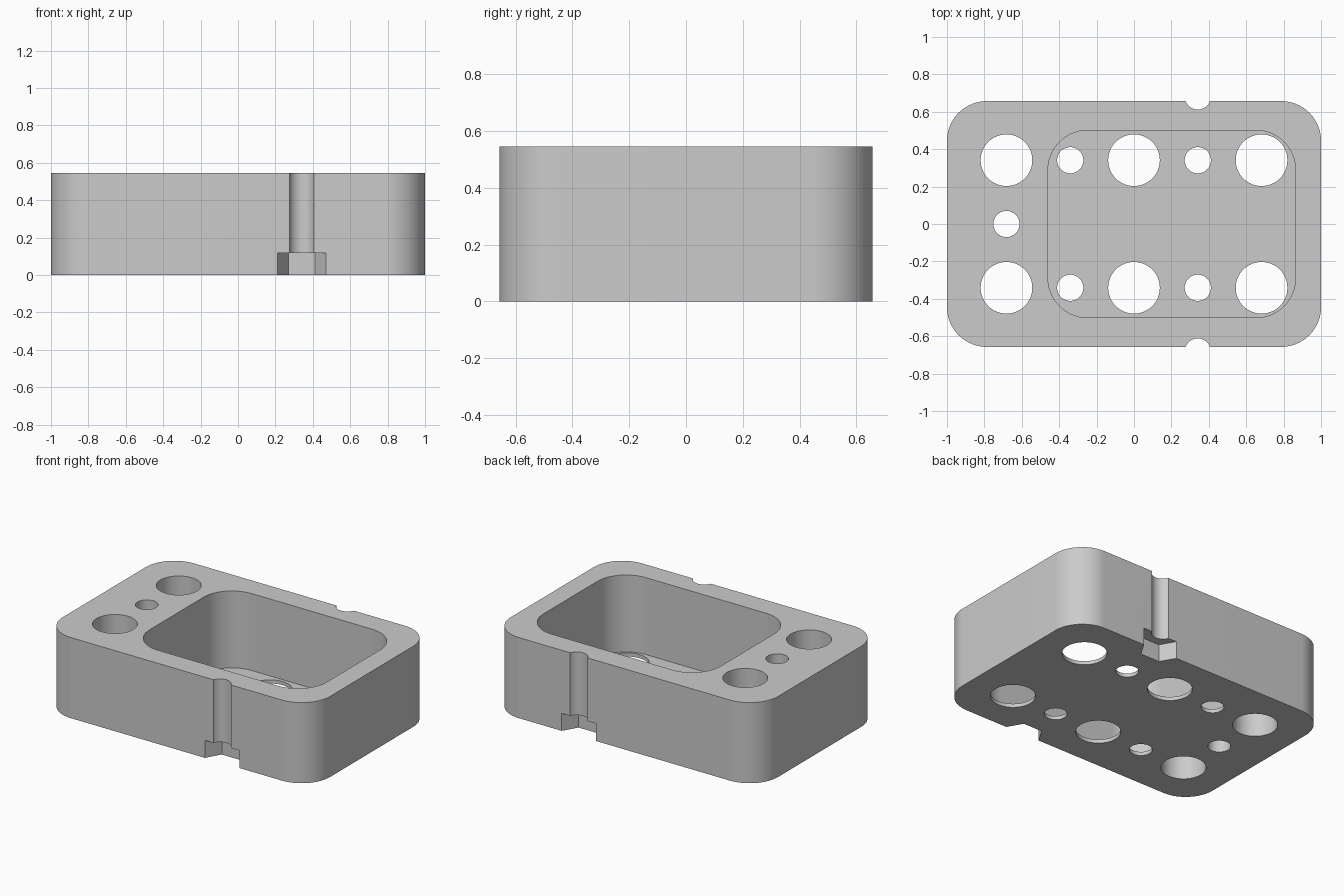
import bpy, bmesh
from math import sin, cos, pi, radians

if "Cube" in bpy.data.objects:
    bpy.data.objects.remove(bpy.data.objects["Cube"], do_unlink=True)

HEIGHT, FLOOR = 0.545, 0.025
CORNER = 0.213
PITCH = 0.341            # hole spacing
LOW, HIGH = -0.1, HEIGHT + 0.1

grey = bpy.data.materials.new("light grey")
grey.use_nodes = True
COLOUR = (0.6, 0.6, 0.6, 1)
grey.diffuse_color = COLOUR
grey.node_tree.nodes["Principled BSDF"].inputs["Base Color"].default_value = COLOUR


def circle(x, y, r, sides=64):
    return [(x + r * cos(2 * pi * i / sides), y + r * sin(2 * pi * i / sides))
            for i in range(sides)]


def rounded_rect(x, y, half_x, half_y, r, steps=20):
    pts = []
    for q, (sx, sy) in enumerate([(1, 1), (-1, 1), (-1, -1), (1, -1)]):
        for i in range(steps + 1):
            a = (q + i / steps) * pi / 2
            pts.append((x + sx * (half_x - r) + r * cos(a),
                        y + sy * (half_y - r) + r * sin(a)))
    return pts


def prism(name, outline, z0, z1):
    bm = bmesh.new()
    base = bm.faces.new([bm.verts.new((x, y, z0)) for x, y in outline])
    top = bmesh.ops.extrude_face_region(bm, geom=[base])["geom"]
    bmesh.ops.translate(bm, vec=(0, 0, z1 - z0),
                        verts=[v for v in top if isinstance(v, bmesh.types.BMVert)])
    bmesh.ops.recalc_face_normals(bm, faces=bm.faces)
    mesh = bpy.data.meshes.new(name)
    bm.to_mesh(mesh)
    bm.free()
    mesh.materials.append(grey)
    obj = bpy.data.objects.new(name, mesh)
    bpy.context.collection.objects.link(obj)
    return obj


# Rounded block
body = prism("housing_block", rounded_rect(0, 0, 1, 0.657, CORNER), 0, HEIGHT)
bpy.context.view_layer.objects.active = body


def cut(name, outline, z0, z1):
    cutter = prism(name, outline, z0, z1)
    cutter.hide_render = True
    mod = body.modifiers.new(name, "BOOLEAN")
    mod.operation, mod.solver, mod.object = "DIFFERENCE", "EXACT", cutter
    bpy.ops.object.modifier_apply(modifier=name)
    bpy.data.objects.remove(cutter, do_unlink=True)


# Open pocket with a thin floor
cut("pocket", rounded_rect(0.202, 0, 0.662, 0.501, CORNER), FLOOR, HIGH)

for side in (-1, 1):
    # Alternating large and small through holes along each long side
    for i in range(-2, 3):
        radius = 0.07 if i % 2 else 0.138
        cut("through_hole", circle(i * PITCH, side * PITCH, radius), LOW, HIGH)
    # Half-open screw groove with a hexagonal nut seat below it
    cut("screw_groove", circle(PITCH, side * 2 * PITCH, 0.07), LOW, HIGH)
    cut("nut_seat", circle(PITCH, side * 2 * PITCH, 0.143, 6), LOW, 0.118)

# Single small hole at the solid end
cut("end_hole", circle(-2 * PITCH, 0, 0.07), LOW, HIGH)

# Smooth the curved walls, keep the rims sharp
body.select_set(True)
bpy.ops.object.shade_smooth_by_angle(angle=radians(30))
